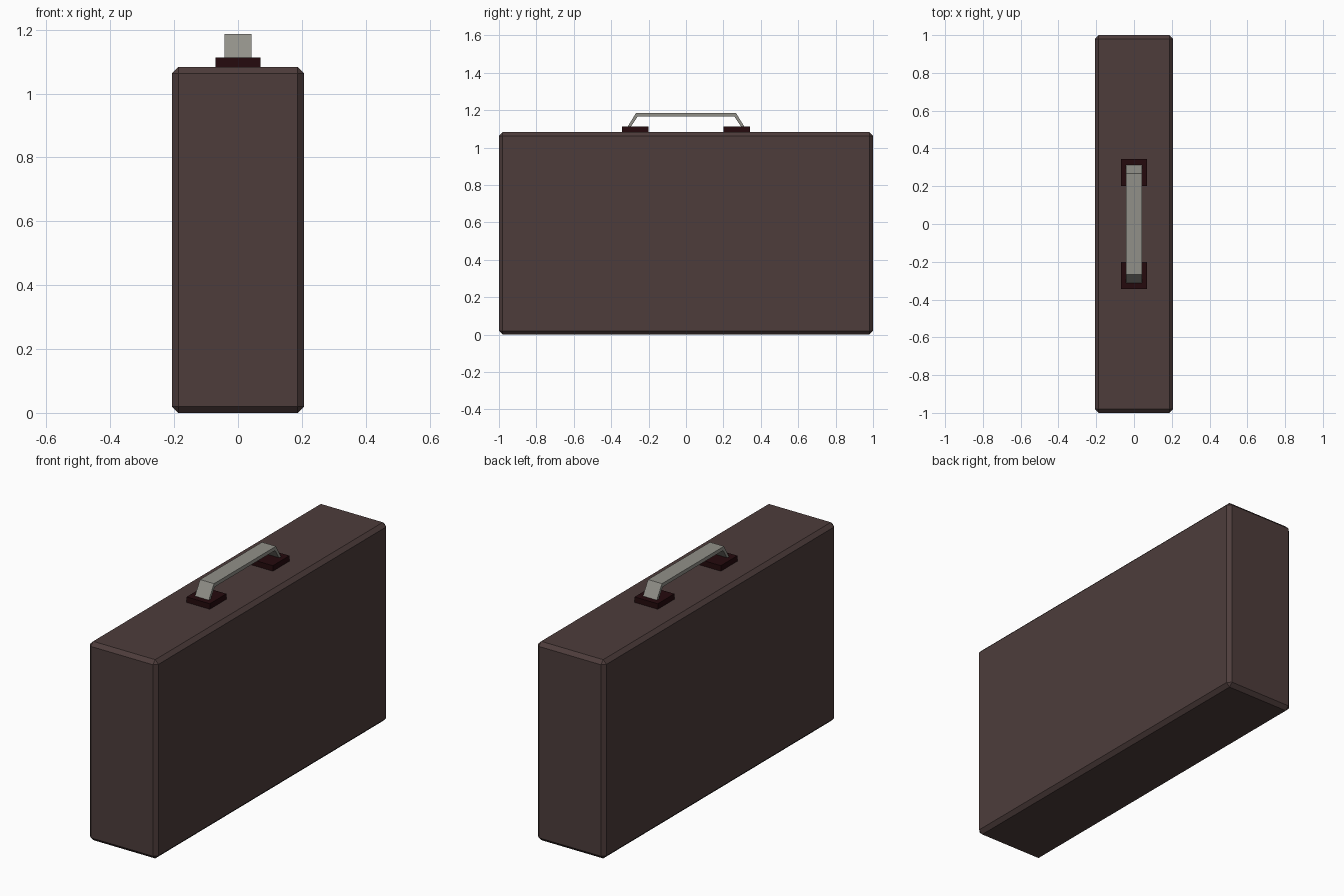
import bpy, bmesh

if "Cube" in bpy.data.objects:
    bpy.data.objects.remove(bpy.data.objects["Cube"])


def material(name, rgb):
    m = bpy.data.materials.new(name)
    m.diffuse_color = (*rgb, 1.0)
    m.use_nodes = True
    m.node_tree.nodes["Principled BSDF"].inputs["Base Color"].default_value = m.diffuse_color
    return m


leather = material("brown_leather", (0.075, 0.046, 0.044))
dark = material("dark_maroon", (0.018, 0.003, 0.004))
metal = material("grey_handle", (0.285, 0.28, 0.25))


def add_object(name, bm, mat):
    bmesh.ops.recalc_face_normals(bm, faces=bm.faces)
    mesh = bpy.data.meshes.new(name)
    bm.to_mesh(mesh)
    bm.free()
    mesh.materials.append(mat)
    ob = bpy.data.objects.new(name, mesh)
    bpy.context.collection.objects.link(ob)
    return ob


def box(name, lo, hi, mat, chamfer=0.0):
    bm = bmesh.new()
    bmesh.ops.create_cube(bm, size=1.0)
    for v in bm.verts:
        for i in range(3):
            v.co[i] = hi[i] if v.co[i] > 0 else lo[i]
    if chamfer:
        bmesh.ops.bevel(bm, geom=bm.edges[:], offset=chamfer, segments=1,
                        profile=0.5, affect='EDGES')
    return add_object(name, bm, mat)


# case body with chamfered edges
box("case_body", (-0.207, -1, 0), (0.207, 1, 1.083), leather, 0.02)

# handle mounts
for side, y0, y1 in (("front", -0.343, -0.2), ("back", 0.2, 0.343)):
    box(side + "_handle_mount", (-0.07, y0, 1.08), (0.07, y1, 1.113), dark)

# handle strap: half profile (y, z), mirrored and swept across x
outer = [(0.316, 1.105), (0.267, 1.186)]
inner = [(0.299, 1.105), (0.259, 1.166)]
W = 0.042
bm = bmesh.new()
pairs = list(zip(outer, inner))
pairs += [((-o[0], o[1]), (-i[0], i[1])) for o, i in reversed(pairs)]
rings = []
for (oy, oz), (iy, iz) in pairs:
    rings.append([bm.verts.new(c) for c in
                  ((-W, oy, oz), (W, oy, oz), (W, iy, iz), (-W, iy, iz))])
for a, b in zip(rings, rings[1:]):
    for k in range(4):
        n = (k + 1) % 4
        bm.faces.new((a[k], a[n], b[n], b[k]))
bm.faces.new(rings[0])
bm.faces.new(rings[-1])
add_object("carry_handle", bm, metal)
